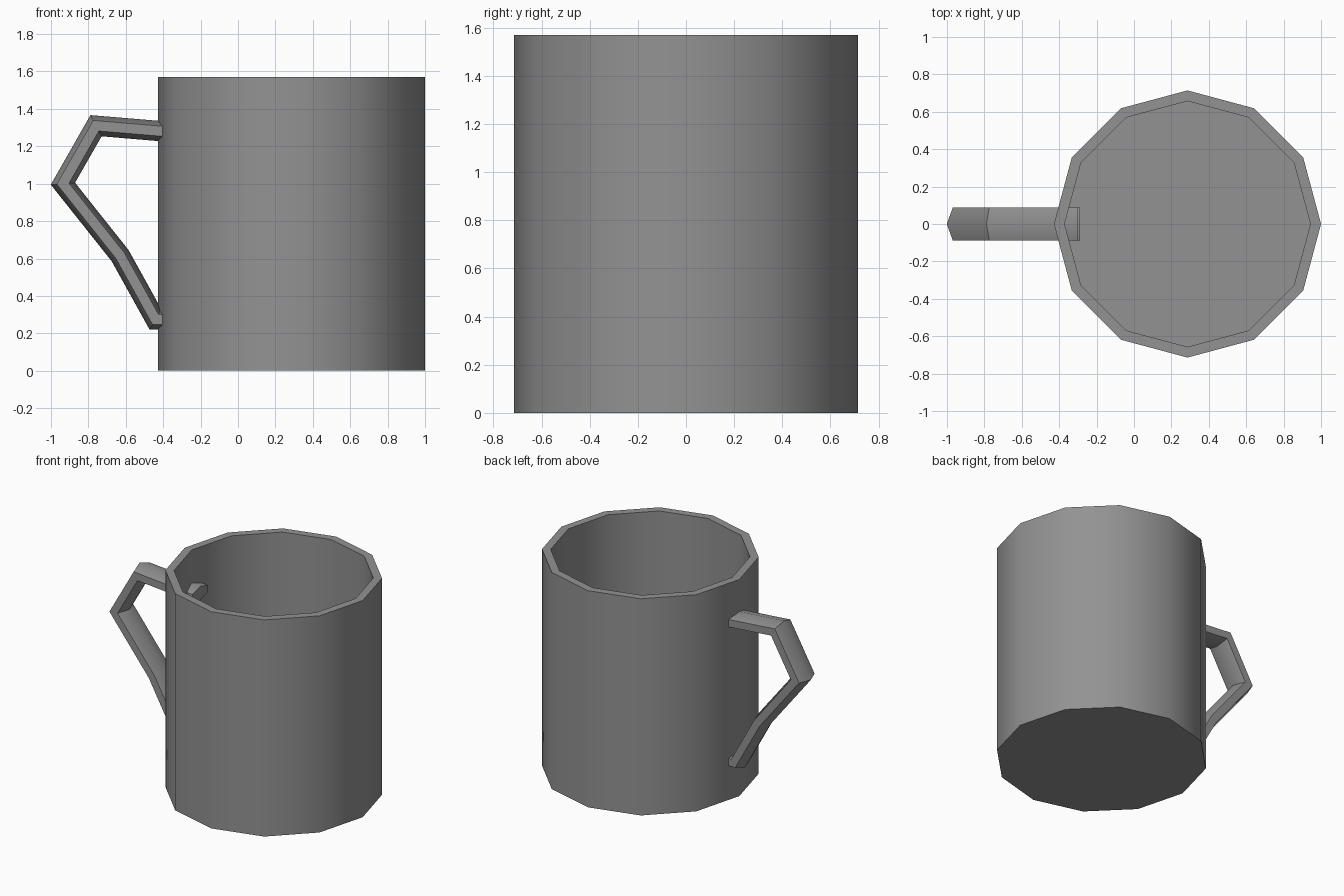
import bpy, bmesh, math
from mathutils import Vector

if "Cube" in bpy.data.objects:
    bpy.data.objects.remove(bpy.data.objects["Cube"])

CX, R, H, WALL = 0.286, 0.714, 1.57, 0.057
SIDES = 12

grey = bpy.data.materials.new("dark_grey")
grey.diffuse_color = (0.29, 0.29, 0.29, 1)
grey.use_nodes = True
grey.node_tree.nodes["Principled BSDF"].inputs["Base Color"].default_value = grey.diffuse_color


def make_object(name, bm):
    bmesh.ops.recalc_face_normals(bm, faces=bm.faces[:])
    mesh = bpy.data.meshes.new(name)
    bm.to_mesh(mesh)
    bm.free()
    mesh.materials.append(grey)
    obj = bpy.data.objects.new(name, mesh)
    bpy.context.collection.objects.link(obj)
    bpy.ops.object.select_all(action='DESELECT')
    obj.select_set(True)
    bpy.context.view_layer.objects.active = obj
    bpy.ops.object.shade_smooth_by_angle(angle=math.radians(35))
    return obj


def loft(name, rings):
    """Skin a list of equal-length point rings and cap both ends."""
    bm = bmesh.new()
    vs = [[bm.verts.new(p) for p in ring] for ring in rings]
    n = len(vs[0])
    for a, b in zip(vs, vs[1:]):
        for i in range(n):
            j = (i + 1) % n
            bm.faces.new((a[i], a[j], b[j], b[i]))
    bm.faces.new(vs[0])
    bm.faces.new(vs[-1])
    return make_object(name, bm)


# Cup: 12-sided outer wall, rim, inner wall and floor
profile = [(R, 0), (R, H), (R - WALL, H), (R - WALL, WALL)]
angles = [2 * math.pi * i / SIDES for i in range(SIDES)]
loft("cup_body", [[(CX + r * math.cos(a), r * math.sin(a), z) for a in angles]
                  for r, z in profile])

# Handle: flattened hexagon swept with mitred corners, ends poking through the wall
path = [Vector(p) for p in [(-0.305, 1.272), (-0.759, 1.31), (-0.936, 1.0),
                            (-0.63, 0.615), (-0.441, 0.274), (-0.29, 0.274)]]
HALF_WIDTH, HALF_THICK = 0.103, 0.054
rings = []
for i, p in enumerate(path):
    d_in = (p - path[max(i - 1, 0)]) if i else path[1] - p
    d_out = (path[i + 1] - p) if i < len(path) - 1 else d_in
    n1, n2 = (Vector((-d.y, d.x)).normalized() for d in (d_in, d_out))
    miter = (n1 + n2) / (1 + n1.dot(n2))
    ring = []
    for k in range(6):
        a = math.pi * k / 3
        q = p + miter * HALF_THICK * math.cos(a)
        ring.append((q.x, HALF_WIDTH * math.sin(a), q.y))
    rings.append(ring)
loft("handle", rings)
